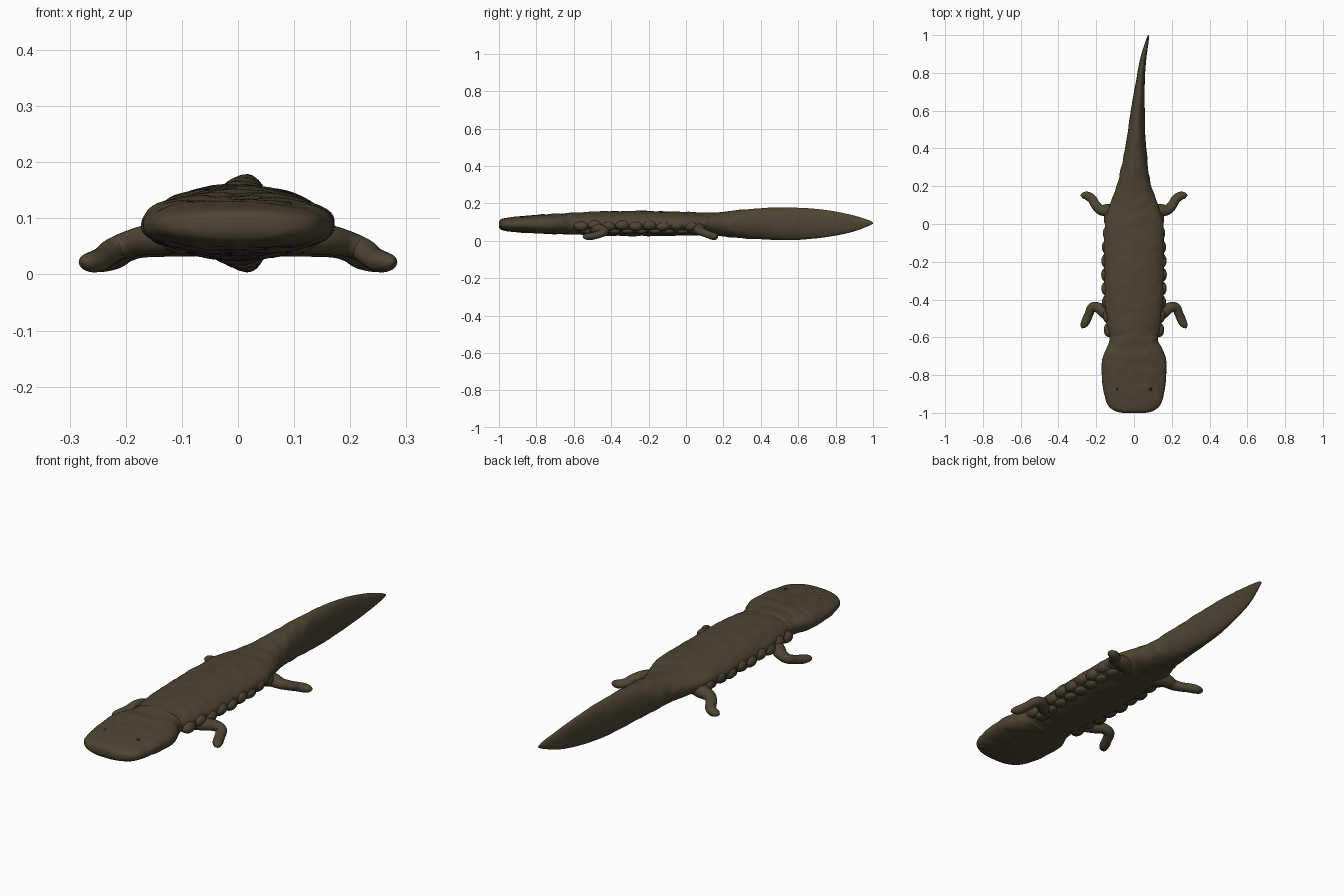
import bpy, bmesh, math
from mathutils import Vector, noise

cube = bpy.data.objects.get("Cube")
if cube:
    bpy.data.objects.remove(cube)


def material(name, rgb):
    m = bpy.data.materials.new(name)
    m.use_nodes = True
    m.diffuse_color = (*rgb, 1)
    bsdf = m.node_tree.nodes["Principled BSDF"]
    bsdf.inputs["Base Color"].default_value = (*rgb, 1)
    bsdf.inputs["Roughness"].default_value = 0.8
    return m


skin = material("olive brown skin", (0.075, 0.06, 0.032))
dark = material("dark eye", (0.02, 0.016, 0.01))


def finish(bm, name, mat):
    bmesh.ops.recalc_face_normals(bm, faces=bm.faces)
    mesh = bpy.data.meshes.new(name)
    bm.to_mesh(mesh)
    bm.free()
    mesh.materials.append(mat)
    mesh.shade_smooth()
    obj = bpy.data.objects.new(name, mesh)
    bpy.context.collection.objects.link(obj)
    return obj


def spline(rows, steps):
    """Smooth interpolation through rows of numbers."""
    out = []
    for i in range(len(rows) - 1):
        a, b, c, d = (rows[max(0, min(len(rows) - 1, i + k))] for k in (-1, 0, 1, 2))
        for s in range(steps):
            t = s / steps
            out.append([q + t * ((r - p) / 2 + t * (p - 2.5 * q + 2 * r - u / 2
                        + t * (1.5 * (q - r) + (u - p) / 2)))
                        for p, q, r, u in zip(a, b, c, d)])
    return out + [list(rows[-1])]


def loft(rings, name):
    bm = bmesh.new()
    loops = [[bm.verts.new(p) for p in ring] for ring in rings]
    n = len(loops[0])
    for a, b in zip(loops, loops[1:]):
        for i in range(n):
            bm.faces.new((a[i], a[(i + 1) % n], b[(i + 1) % n], b[i]))
    bm.faces.new(loops[0])
    bm.faces.new(loops[-1])
    return finish(bm, name, skin)


def power(v, e):
    return math.copysign(abs(v) ** e, v)


# Body, head and tail: y, centre x, half width, bottom z, top z
stations = [
    (-1, 0, .06, .072, .102), (-.99, 0, .10, .06, .115), (-.96, 0, .138, .052, .123),
    (-.9, 0, .158, .046, .13), (-.8, 0, .172, .04, .138), (-.72, 0, .17, .037, .144),
    (-.66, 0, .148, .035, .147), (-.61, 0, .128, .034, .149), (-.53, 0, .143, .031, .154),
    (-.4, 0, .155, .027, .158), (-.2, 0, .158, .026, .159), (0, 0, .155, .028, .155),
    (.1, 0, .128, .03, .151), (.2, 0, .092, .022, .155), (.3, .004, .071, .014, .167),
    (.45, .011, .05, .006, .177), (.6, .02, .037, .006, .177), (.75, .033, .024, .02, .165),
    (.88, .05, .016, .045, .14), (.97, .07, .008, .077, .113), (1, .076, .002, .092, .098)]
SIDES = 64
rings = []
for y, cx, w, lo, hi in spline(stations, 12):
    flat = 0.82 if y < -.6 else 1
    ring = []
    for k in range(SIDES):
        a = math.tau * k / SIDES
        c, s = power(math.cos(a), flat), power(math.sin(a), flat)
        p = Vector((cx + w * c, y, (lo + hi) / 2 + (hi - lo) / 2 * s))
        # Gentle lumps in the skin, fading out at the snout and tail tip
        amount = .004 * min(1, w / .08) * min(1, (1 - abs(y)) * 8)
        bump = amount * noise.noise(p * 22)
        ring.append(p + Vector((c, 0, s)) * bump)
    rings.append(ring)
loft(rings, "body_head_and_tail")


def leg(path, name, side):
    rows = spline(path, 8)
    pts = [Vector((side * r[0], r[1], r[2])) for r in rows]
    tube = []
    for i, (p, r) in enumerate(zip(pts, rows)):
        d = (pts[min(i + 1, len(pts) - 1)] - pts[max(i - 1, 0)]).normalized()
        across = d.cross(Vector((0, 0, 1))).normalized()
        up = across.cross(d)
        tube.append([p + r[3] * (across * math.cos(a) + up * math.sin(a) * .85)
                     for a in (math.tau * k / 20 for k in range(20))])
    loft(tube, name)


# Legs: x, y, z, radius from the body to the toes
front_path = [(.09, -.5, .068, .035), (.15, -.47, .063, .033), (.19, -.443, .056, .028),
              (.222, -.443, .044, .025), (.24, -.48, .03, .023), (.255, -.515, .023, .023),
              (.27, -.54, .022, .016), (.276, -.551, .022, .003)]
hind_path = [(.08, .05, .068, .042), (.13, .07, .062, .036), (.175, .075, .053, .028),
             (.203, .1, .042, .025), (.22, .13, .03, .024), (.245, .148, .024, .023),
             (.27, .152, .023, .016), (.282, .152, .023, .003)]
for side, label in ((1, "left"), (-1, "right")):
    leg(front_path, "front_leg_" + label, side)
    leg(hind_path, "hind_leg_" + label, side)


def blobs(name, mat, items):
    bm = bmesh.new()
    for centre, size in items:
        new = bmesh.ops.create_uvsphere(bm, u_segments=20, v_segments=12, radius=1)["verts"]
        bmesh.ops.scale(bm, verts=new, vec=size)
        bmesh.ops.translate(bm, verts=new, vec=centre)
    finish(bm, name, mat)


# Wrinkled skin folds along each flank, and the tiny eyes
for side, label in ((1, "left"), (-1, "right")):
    folds = []
    for i in range(9):
        y = -.56 + i * .073
        x = .132 + .014 * math.sin(math.pi * i / 8)
        folds.append(((side * x, y, .078 + .006 * (i % 2)), (.028, .039, .026)))
        folds.append(((side * (x - .03), y + .03, .053), (.03, .036, .016)))
    blobs("skin_folds_" + label, skin, folds)
    blobs("eye_" + label, dark, [((side * .087, -.873, .125), (.009, .009, .006))])
